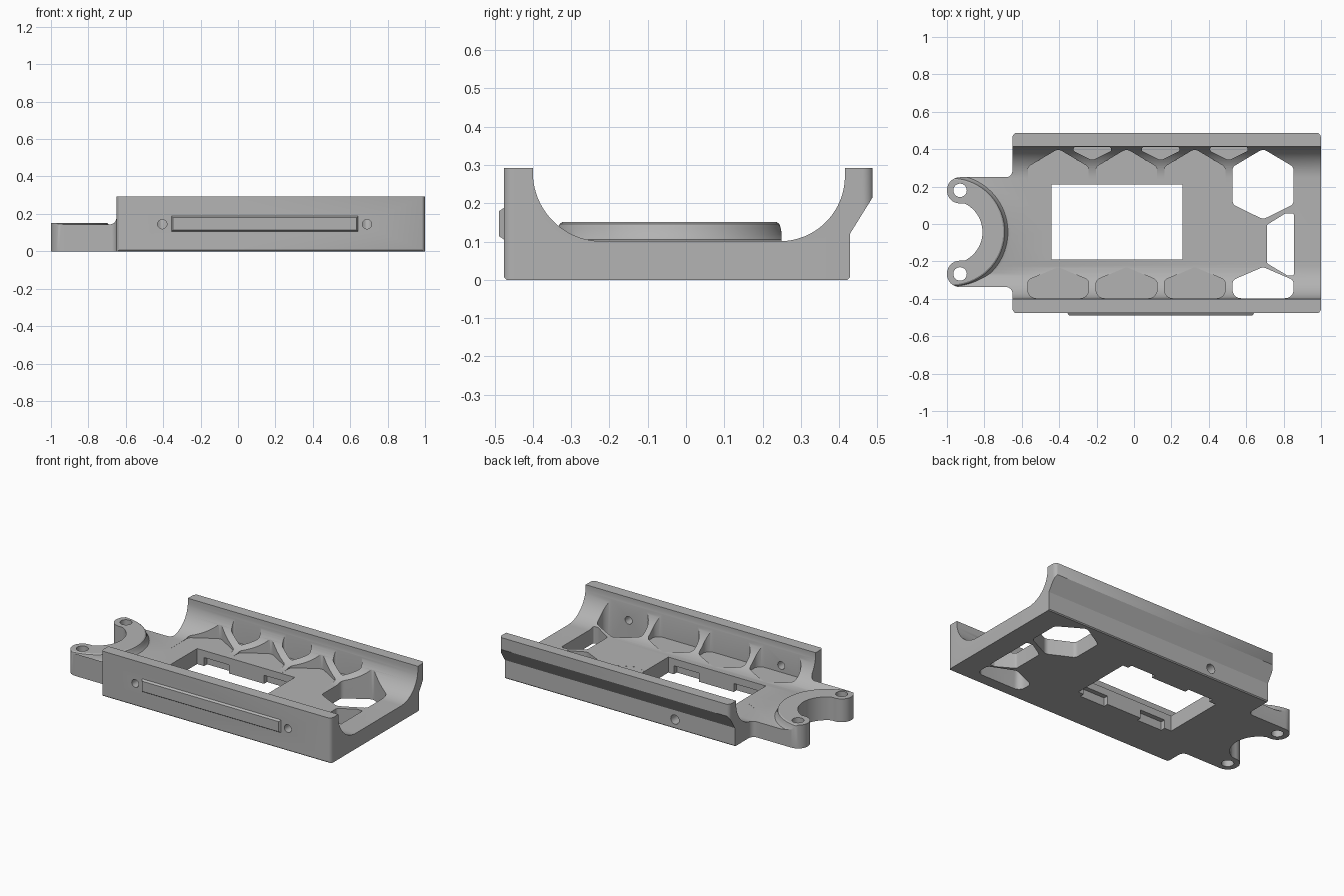
import bpy, bmesh, math
from mathutils import Vector

cube = bpy.data.objects.get("Cube")
if cube:
    bpy.data.objects.remove(cube, do_unlink=True)

grey = bpy.data.materials.new("plain grey")
grey.use_nodes = True
COLOUR = (0.45, 0.45, 0.45, 1)
grey.diffuse_color = COLOUR
grey.node_tree.nodes["Principled BSDF"].inputs["Base Color"].default_value = COLOUR


def rounded(corners, steps=8):
    """Polygon from (x, y, radius) corners, each replaced by an arc."""
    out = []
    for i, (x, y, r) in enumerate(corners):
        p = Vector((x, y))
        if r == 0:
            out.append(p)
            continue
        a = (Vector(corners[i - 1][:2]) - p).normalized()
        b = (Vector(corners[(i + 1) % len(corners)][:2]) - p).normalized()
        half = a.angle(b) / 2
        centre = p + (a + b).normalized() * r / math.sin(half)
        reach = r / math.tan(half)
        start, end = p + a * reach - centre, p + b * reach - centre
        first = math.atan2(start.y, start.x)
        turn = math.atan2(start.x * end.y - start.y * end.x, start.dot(end))
        for k in range(steps + 1):
            t = first + turn * k / steps
            out.append(centre + r * Vector((math.cos(t), math.sin(t))))
    return out


def prism(name, outline, low, high, along_x=False):
    """Extrude an outline along z, or a (y, z) outline along x."""
    bm = bmesh.new()

    def ring(level):
        return [bm.verts.new((level, *p) if along_x else (*p, level)) for p in outline]

    bottom, top = ring(low), ring(high)
    bm.faces.new(bottom)
    bm.faces.new(top)
    for i in range(len(outline)):
        bm.faces.new((bottom[i - 1], bottom[i], top[i], top[i - 1]))
    bmesh.ops.recalc_face_normals(bm, faces=bm.faces)
    return finish(name, bm)


def finish(name, bm):
    mesh = bpy.data.meshes.new(name)
    bm.to_mesh(mesh)
    bm.free()
    mesh.materials.append(grey)
    obj = bpy.data.objects.new(name, mesh)
    bpy.context.collection.objects.link(obj)
    return obj


def combine(target, tool, operation="DIFFERENCE"):
    mod = target.modifiers.new("join", "BOOLEAN")
    mod.operation, mod.object, mod.solver = operation, tool, "EXACT"
    bpy.context.view_layer.objects.active = target
    bpy.ops.object.modifier_apply(modifier=mod.name)
    bpy.data.objects.remove(tool, do_unlink=True)


def box(name, x0, x1, y0, y1, z0, z1):
    return prism(name, [(x0, y0), (x1, y0), (x1, y1), (x0, y1)], z0, z1)


def drill(target, location, radius, depth, along_y=False):
    bm = bmesh.new()
    bmesh.ops.create_cone(bm, cap_ends=True, segments=24, radius1=radius, radius2=radius, depth=depth)
    tool = finish("drill", bm)
    tool.location = location
    if along_y:
        tool.rotation_euler.x = math.pi / 2
    bpy.context.view_layer.update()
    combine(target, tool)


def arc(cx, cy, r, start, end, steps=20):
    return [(cx + r * math.cos(math.radians(start + (end - start) * k / steps)),
             cy + r * math.sin(math.radians(start + (end - start) * k / steps)))
            for k in range(steps + 1)]


# Trough cross-section: two walls, concave fillets, flared back wall
section = [(-0.475, 0.006), (-0.469, 0), (0.422, 0), (0.428, 0.006), (0.428, 0.12),
           (0.487, 0.215), (0.487, 0.292), (0.415, 0.292)]
section += arc(0.245, 0.271, 0.17, 0, -90)
section += arc(-0.22, 0.281, 0.18, -90, -180)
section += [(-0.40, 0.292), (-0.475, 0.292)]
tray = prism("tray", section, -1.1, 1.1, along_x=True)

# Raised collar around the round notch, with a soft foot
RING_X, RING_Y = -0.98, -0.043
bm = bmesh.new()
rim = [(0.325, 0.05), (0.325, 0.1), (0.306, 0.106), (0.297, 0.118),
       (0.292, 0.135), (0.288, 0.146), (0.28, 0.151)]
rings = [[bm.verts.new((x, y, z)) for x, y in arc(RING_X, RING_Y, r, 0, 355, 71)] for r, z in rim]
for lower, upper in zip(rings, rings[1:]):
    for i in range(len(lower)):
        bm.faces.new((lower[i - 1], lower[i], upper[i], upper[i - 1]))
bm.faces.new(rings[0])
bm.faces.new(rings[-1])
bmesh.ops.recalc_face_normals(bm, faces=bm.faces)
combine(tray, finish("collar", bm), "UNION")

# Plan outline: body, tongue and two rounded mounting arms
plan = [(1, -0.48, 0.03), (1, 0.49, 0.03), (-0.65, 0.49, 0.03), (-0.65, 0.25, 0.035),
        (-1, 0.25, 0.069), (-1, 0.11, 0.069)]
plan += [(x, y, 0) for x, y in arc(RING_X, RING_Y, 0.17, 64, -64, 28)]
plan += [(-1, -0.197, 0.069), (-1, -0.337, 0.069), (-0.65, -0.337, 0.035), (-0.65, -0.48, 0.03)]
combine(tray, prism("plan", rounded(plan), -0.1, 0.5), "INTERSECT")

# Mounting holes in the arms
for y in (0.18, -0.267):
    drill(tray, (-0.93, y, 0.1), 0.036, 0.5)

# Central window with clip recesses under its long edges
combine(tray, box("window", -0.44, 0.26, -0.19, 0.21, -0.1, 0.5))
for x0, x1 in ((-0.39, -0.21), (0.04, 0.22)):
    combine(tray, box("clip_recess", x0, x1, -0.22, 0.24, -0.1, 0.055))

# Honeycomb: one through cell at the end, shallow pockets along both walls
PITCH, HALF, FLOOR = 0.365, 0.163, 0.1005
for i in range(4):
    cx = 0.69 - PITCH * i
    low = -0.1 if i == 0 else FLOOR
    back = [(cx - HALF, 0.105, 0.03), (cx, 0.025, 0.04), (cx + HALF, 0.105, 0.03),
            (cx + HALF, 0.305, 0.03), (cx, 0.402, 0.04), (cx - HALF, 0.305, 0.03)]
    combine(tray, prism("back_cell", rounded(back), low, 0.5))
    front = [(cx - HALF, -0.397, 0.045), (cx + HALF, -0.397, 0.045), (cx + HALF, -0.3, 0.03),
             (cx, -0.23, 0.03), (cx - HALF, -0.3, 0.03)]
    combine(tray, prism("front_cell", rounded(front), low, 0.5))
    if i:
        cx += PITCH / 2
        upper = [(cx - 0.1, 0.413, 0.012), (cx - 0.1, 0.39, 0.01), (cx, 0.34, 0.03),
                 (cx + 0.1, 0.39, 0.01), (cx + 0.1, 0.413, 0.012)]
        combine(tray, prism("upper_cell", rounded(upper), FLOOR, 0.5))

# Half cell between the end cells
half_cell = [(0.71, -0.005, 0.02), (0.71, -0.21, 0.02), (0.82, -0.275, 0.015),
             (0.855, -0.275, 0.01), (0.855, 0.057, 0.012), (0.81, 0.057, 0.015)]
combine(tray, prism("half_cell", rounded(half_cell), -0.1, 0.5))

# Screw holes through the front wall and into the back wall
for x in (-0.405, 0.69):
    drill(tray, (x, -0.45, 0.145), 0.025, 0.16, along_y=True)
drill(tray, (-0.22, 0.43, 0.06), 0.03, 0.2, along_y=True)

# Raised bar on the front face with sloped edges
bm = bmesh.new()
bmesh.ops.create_cube(bm, size=1)
for v in bm.verts:
    outer = v.co.y < 0
    inset = 0.012 if outer else 0
    side, up = math.copysign(1, v.co.x), math.copysign(1, v.co.z)
    v.co = (0.143 + side * (0.503 - inset), -0.488 if outer else -0.47, 0.147 + up * (0.045 - inset))
finish("front_bar", bm)

# Smooth curved surfaces, keep edges crisp
bpy.ops.object.select_all(action="DESELECT")
tray.select_set(True)
bpy.context.view_layer.objects.active = tray
bpy.ops.object.shade_smooth_by_angle(angle=math.radians(30))
